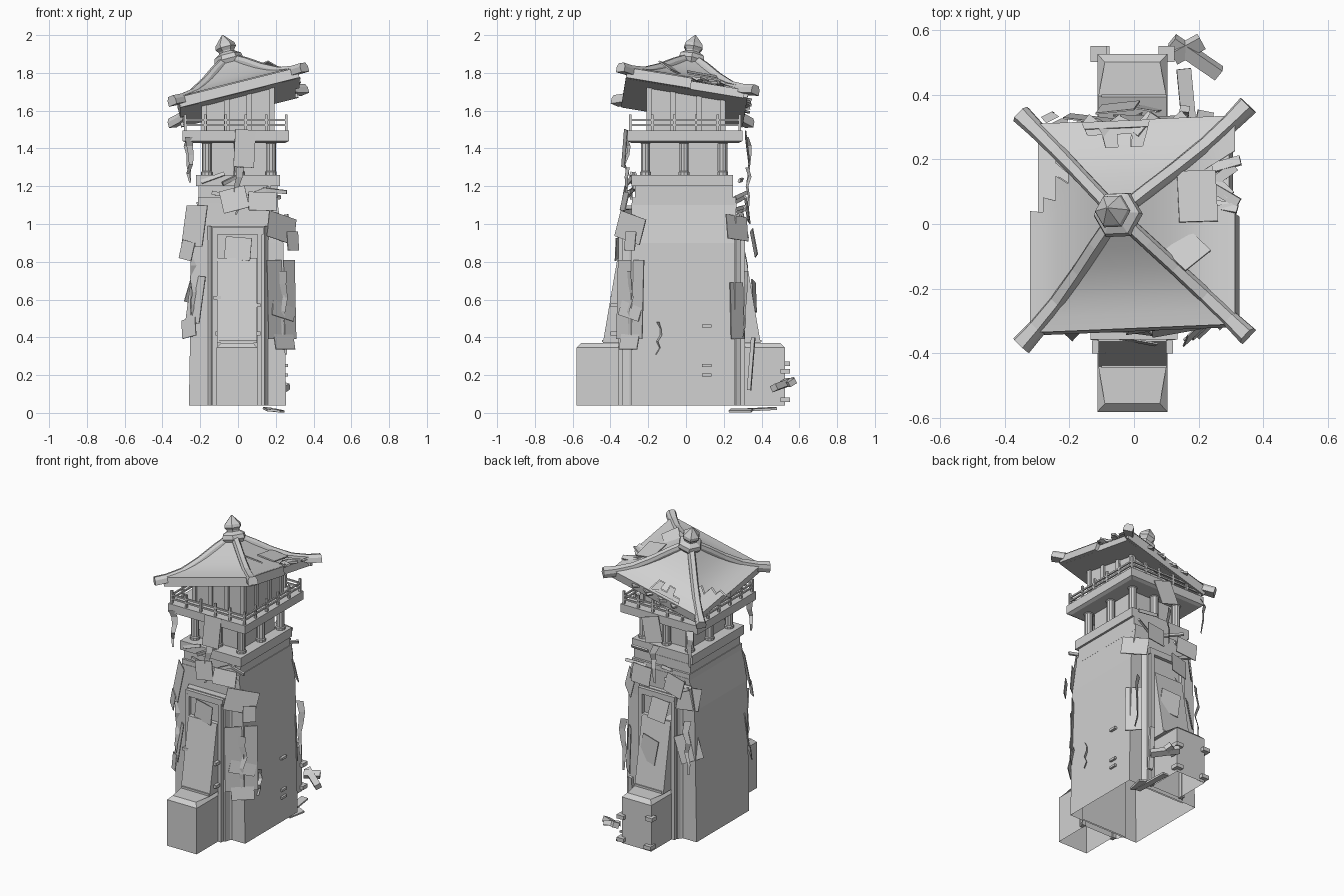
import bpy, bmesh, math, random
from mathutils import Matrix, Vector, Euler

random.seed(4)
cube = bpy.data.objects.get("Cube")
if cube:
    bpy.data.objects.remove(cube, do_unlink=True)

stone = bpy.data.materials.new("pale_grey")
stone.use_nodes = True
GREY = (0.63, 0.63, 0.63, 1)
stone.diffuse_color = GREY
stone.node_tree.nodes["Principled BSDF"].inputs["Base Color"].default_value = GREY

TILT = (Matrix.Translation((-0.005, 0, 1.7)) @ Matrix.Rotation(-0.165, 4, 'X')
        @ Matrix.Rotation(-0.25, 4, 'Y'))


def make(name, verts, faces, matrix=None):
    mesh = bpy.data.meshes.new(name)
    mesh.from_pydata(verts, [], faces)
    bm = bmesh.new()
    bm.from_mesh(mesh)
    bmesh.ops.recalc_face_normals(bm, faces=bm.faces)
    bm.to_mesh(mesh)
    bm.free()
    mesh.materials.append(stone)
    obj = bpy.data.objects.new(name, mesh)
    bpy.context.collection.objects.link(obj)
    if matrix:
        obj.matrix_world = matrix
    return obj


def loft(name, rings, bottom=True, matrix=None):
    n = len(rings[0])
    verts = [v for ring in rings for v in ring]
    faces = [(i * n + j, i * n + (j + 1) % n, (i + 1) * n + (j + 1) % n, (i + 1) * n + j)
             for i in range(len(rings) - 1) for j in range(n)]
    faces.append(tuple(range(len(verts) - n, len(verts))))
    if bottom:
        faces.append(tuple(range(n)))
    return make(name, verts, faces, matrix)


def tier(name, sections, bottom=True, matrix=None):
    # stacked rectangles: z, x low, x high, y low, y high
    rings = [[(a, c, z), (b, c, z), (b, d, z), (a, d, z)] for z, a, b, c, d in sections]
    return loft(name, rings, bottom, matrix)


def block(name, loc, size, rot=(0, 0, 0), base=None):
    x, y, z = (s / 2 for s in size)
    m = Matrix.Translation(loc) @ Euler(rot).to_matrix().to_4x4()
    return tier(name, [(-z, -x, x, -y, y), (z, -x, x, -y, y)], True, base @ m if base else m)


def slab(name, z0, z1, hx, hy, cx=0.0, cy=-0.01, matrix=None):
    r = (cx - hx, cx + hx, cy - hy, cy + hy)
    return tier(name, [(z0, *r), (z1, *r)], True, matrix)


def turned(name, profile, sides, loc, matrix=None):
    rings = [[(loc[0] + r * math.cos(math.tau * k / sides), loc[1] + r * math.sin(math.tau * k / sides), z)
              for k in range(sides)] for r, z in profile]
    return loft(name, rings, True, matrix)


# Hollow tower body, narrowing near the top
tier("tower_body", [(0.04, -0.26, 0.255, -0.29, 0.26), (0.9, -0.245, 0.24, -0.29, 0.26),
                    (1.11, -0.21, 0.21, -0.288, 0.267)], bottom=False)

# Front and back centre bays, door frames and stepped buttresses
for side, label, wall, face, toe in ((-1, "front", 0.28, 0.335, 0.58), (1, "back", 0.25, 0.29, 0.525)):
    ring = [(-0.17, wall), (-0.15, wall + 0.02), (-0.14, face), (0.14, face), (0.15, wall + 0.02), (0.17, wall)]
    loft(label + "_bay", [[(x, side * y, z) for x, y in ring] for z in (0.04, 0.99)], bottom=False)

    def section(z, hx, outer):
        return (z, -hx - 0.005, hx - 0.005, *sorted((side * face, side * outer)))
    step = face + 0.105
    tier(label + "_buttress", [section(0.04, 0.108, toe), section(0.345, 0.108, toe),
                               section(0.37, 0.085, toe - 0.025), section(0.37, 0.105, step),
                               section(0.82, 0.105, face + 0.028)], bottom=False)
    for x in (-0.122, 0.115):
        block(label + "_door_post", (x, side * (face + 0.008), 0.5), (0.025, 0.03, 0.92))
    block(label + "_lintel", (0, side * (face + 0.005), 0.965), (0.27, 0.035, 0.04))
    block(label + "_panel_rail", (0, side * (face + 0.08), 0.38), (0.2, 0.06, 0.012))

# Cornice bands
slab("lower_band", 1.1, 1.14, 0.212, 0.275)
slab("middle_band", 1.14, 1.2, 0.208, 0.26)
slab("gallery_floor", 1.2, 1.26, 0.222, 0.268, cy=-0.02)

# Colonnade level
slab("gallery_core", 1.26, 1.44, 0.15, 0.18)
for x in (-0.165, 0.005, 0.175):
    for y in (-0.215, -0.01, 0.195):
        if abs(x) > 0.1 or abs(y) > 0.1:
            turned("column", [(0.03, 1.26), (0.03, 1.275), (0.025, 1.28), (0.025, 1.425), (0.03, 1.43),
                              (0.03, 1.44)], 10, (x, y))
tier("balcony_deck", [(1.43, -0.27, 0.25, -0.29, 0.28), (1.44, -0.295, 0.27, -0.31, 0.3),
                      (1.495, -0.295, 0.27, -0.31, 0.3)])

# Balcony railing
for z in (1.525, 1.55):
    for y in (-0.295, 0.285):
        block("rail", (-0.01, y, z), (0.54, 0.01, 0.01))
    for x in (-0.28, 0.255):
        block("rail", (x, -0.005, z), (0.01, 0.58, 0.01))
for i in range(6):
    u = i / 5 - 0.5
    for s in (-1, 1):
        block("rail_post", (u * 0.535 - 0.012, s * 0.29 - 0.005, 1.537), (0.013, 0.013, 0.085))
        block("rail_post", (s * 0.267 - 0.012, u * 0.58 - 0.005, 1.537), (0.013, 0.013, 0.085))

# Upper room, its top sheared to meet the leaning roof
for name, cx, cy, hx, hy in [("upper_room", 0, 0, 0.18, 0.195)] + [
        ("room_post", sx * u, sy * v, 0.014, 0.014) for sx in (-1, 1) for sy in (-1, 1)
        for u, v in ((0.178, 0.195), (0.178, 0.07), (0.06, 0.195))]:
    room = slab(name, 1.49, 1.67, hx, hy, cx, cy)
    for v in room.data.vertices:
        if v.co.z > 1.6:
            v.co.z += 0.257 * v.co.x - 0.167 * v.co.y

# Leaning roof: eave box, four broken curved slopes
slab("eave_box", -0.06, -0.015, 0.305, 0.305, cy=0, matrix=TILT)
CURVE = [(0.04, 0.16), (0.09, 0.115), (0.14, 0.075), (0.19, 0.042), (0.235, 0.02), (0.28, 0.004), (0.325, -0.008)]
COLS = 12


def broken(k, row, col):
    if k == 2:    # left slope, rear half
        return col < 5 and row + (col % 2) > 3 + col // 3
    if k == 1:    # back slope, middle edge
        return 4 < col < 9 and row > 4 - col % 2
    return k == 0 and 6 < col < 10 and row > 3


for k, label in enumerate(("right", "back", "left", "front")):
    spin = Matrix.Rotation(k * math.pi / 2, 3, 'Z')
    verts = [spin @ Vector((r, r * (2 * c / COLS - 1), z)) for r, z in CURVE for c in range(COLS + 1)]
    faces = []
    for row in range(len(CURVE) - 1):
        for c in range(COLS):
            if not broken(k, row, c):
                a = row * (COLS + 1) + c
                faces.append((a, a + 1, a + COLS + 2, a + COLS + 1))
    slope = make(label + "_roof_slope", verts, faces, TILT)
    slope.data.shade_smooth()
    mod = slope.modifiers.new("thickness", 'SOLIDIFY')
    mod.thickness = 0.014
    mod.offset = 0
    mod.use_rim = False
    # Fascia board
    if label in ("front", "back"):
        s = -1 if label == "front" else 1
        block(label + "_fascia", (0, s * 0.315, -0.032), (0.64, 0.022, 0.055), base=TILT)
    elif label == "left":
        block("left_fascia", (-0.315, -0.16, -0.032), (0.022, 0.32, 0.055), base=TILT)
    else:
        block("right_fascia", (0.315, -0.15, -0.032), (0.022, 0.34, 0.055), base=TILT)

# Hip beams with blunt ends
HIP = [(0.03, 0.195, 0.022), (0.09, 0.15, 0.022), (0.16, 0.09, 0.022), (0.24, 0.035, 0.024),
       (0.31, 0.012, 0.026), (0.362, 0.006, 0.03)]
for sx in (-1, 1):
    for sy in (-1, 1):
        rings = []
        for r, z, w in HIP:
            c = Vector((sx * r, sy * r, z))
            p = Vector((-sy, sx, 0)).normalized() * w
            drop = Vector((0, 0, -0.05))
            rings.append([c - p * 0.6, c + p * 0.6, c + p + drop * 0.4, c + p + drop, c - p + drop, c - p + drop * 0.4])
        loft("hip_beam", rings, True, TILT)

# Finial
turned("finial", [(0.055, 0.14), (0.078, 0.175), (0.072, 0.2), (0.042, 0.218), (0.042, 0.225), (0.056, 0.243),
                  (0.052, 0.262), (0.003, 0.314)], 6, (0, 0), TILT)

# Loose tiles and splinters lying on the roof
block("loose_tile", (0.22, 0.07, 0.05), (0.12, 0.16, 0.008), (0, 0.35, 0.05), TILT)
block("loose_tile", (0.19, -0.1, 0.065), (0.11, 0.1, 0.008), (0, 0.5, 0.8), TILT)
for i in range(6):
    block("roof_splinter", (0.28 + 0.01 * (i % 3), 0.01 + 0.033 * i, 0), (0.09, 0.03, 0.012),
          (random.uniform(-.4, .4), 0.1, random.uniform(-1, 1)), TILT)
    block("back_splinter", (-0.12 + 0.05 * i, 0.315, -0.02), (0.08, 0.03, 0.012),
          (random.uniform(-.4, .4), 0.1, random.uniform(-1, 1)), TILT)


# Torn sheets hung on the front and back: x, z, width, height
def sheet(side, x, z, w, h):
    corner = abs(x) > 0.17
    if corner:
        y = 0.295 if side < 0 else 0.27
    else:
        y = 0.325 if z > 1 else 0.36
    yaw = -side * math.copysign(0.75, x) if corner else random.uniform(-.2, .2)
    lean = side * (0.03 if h > 0.25 else random.uniform(0.05, 0.25))
    roll = 0 if h > 0.25 else random.uniform(-.3, .3)
    block("torn_sheet", (x, side * y, z), (w, 0.005, h), (lean, roll, yaw))


FRONT = [(0.035, 1.4, .11, .2), (-0.23, 0.99, .15, .22), (-0.02, 1.13, .14, .12), (0.13, 1.12, .15, .1),
         (0.23, 0.98, .2, .14), (0.23, 0.6, .2, .42), (0.24, 0.54, .16, .08), (0.24, 0.41, .14, .15),
         (-0.225, 0.6, .1, .25), (-0.26, 0.45, .1, .1), (-0.27, 0.86, .09, .1), (0, 0.87, .14, .12),
         (0.29, 0.91, .08, .1)]
BACK = [(0.02, 1.4, .13, .16), (-0.14, 1.07, .14, .12), (0.1, 1.08, .13, .12), (0.22, 0.98, .16, .13),
        (-0.21, 0.66, .14, .18), (0.23, 0.54, .1, .3), (0.02, 0.62, .13, .16), (-0.05, 0.9, .12, .14),
        (-0.21, 0.98, .14, .14)]
for side, rows in ((-1, FRONT), (1, BACK)):
    for row in rows:
        sheet(side, *row)


# Hanging ragged ribbons
def ribbon(x, y, z, length):
    verts, faces = [], []
    for i in range(6):
        w = 0.018 * (1 - i / 6) + 0.002
        cx, cy = x + random.uniform(-.012, .012), y + random.uniform(-.012, .012)
        verts += [(cx - w, cy, z - length * i / 5), (cx + w, cy + w, z - length * i / 5)]
        if i:
            faces.append((2 * i - 2, 2 * i - 1, 2 * i + 1, 2 * i))
    make("ragged_ribbon", verts, faces)


for side in (-1, 1):
    for x, z, length in ((-0.26, 1.46, .24), (0, 1.3, .25), (-0.23, 0.85, .35), (-0.08, 0.85, .24),
                         (0.24, 0.75, .35)):
        ribbon(x, side * (0.32 if z > 1 else 0.3), z, length)
ribbon(0.255, -0.15, 0.48, 0.17)

# Splinters around the cornice
for i in range(12):
    s = -1 if i % 2 else 1
    block("splinter", (random.uniform(-.2, .2), s * 0.29, random.uniform(1.0, 1.28)), (0.13, 0.012, 0.02),
          [random.uniform(-.5, .5) for _ in range(3)])

# Small bricks standing out of walls
for y, z in ((0.11, 0.46), (0.11, 0.25), (0.11, 0.2)):
    block("loose_brick", (0.25, y, z), (0.03, 0.05, 0.015))
for x, z in ((-0.11, 0.26), (0.1, 0.22), (-0.1, 0.07), (0.1, 0.07)):
    block("loose_brick", (x, 0.525, z), (0.05, 0.05, 0.025))
    block("loose_brick", (x, -0.38, z + 0.35), (0.04, 0.04, 0.02))

# Fallen timbers behind the tower
block("leaning_plank", (0.155, 0.345, 0.26), (0.03, 0.02, 0.28), (-0.08, 0, -0.15))
block("fallen_beam", (0.19, 0.515, 0.15), (0.18, 0.04, 0.035), (0.4, 0.2, -0.6))
block("fallen_beam", (0.165, 0.54, 0.16), (0.1, 0.045, 0.03), (0.5, 0, 0.5))
block("ground_plank", (0.165, 0.36, 0.018), (0.045, 0.24, 0.012), (0.05, 0.1, 0.1))
block("ground_plank", (0.21, 0.29, 0.012), (0.05, 0.12, 0.012), (0, 0.2, -0.2))
